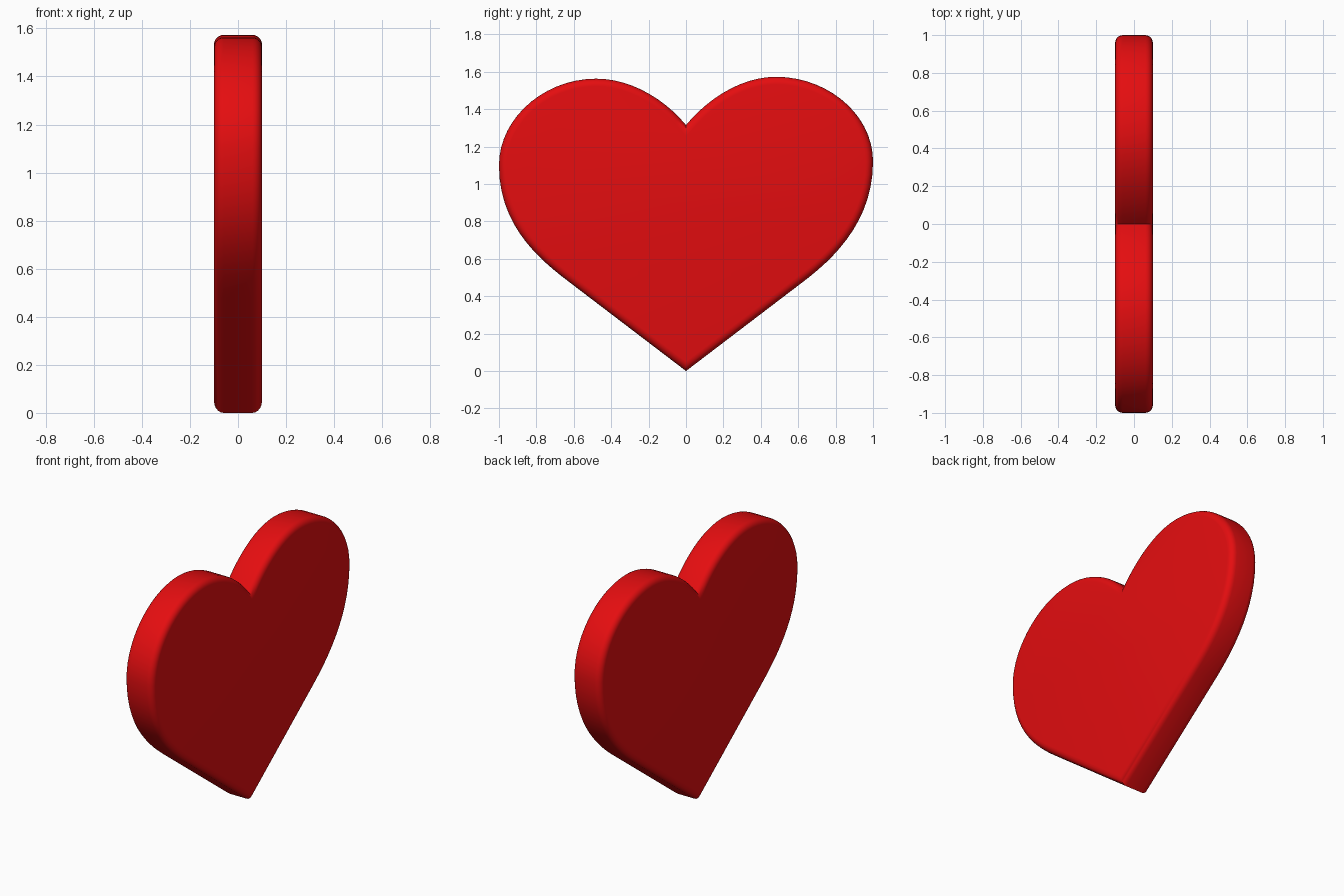
import bpy, bmesh, math
from mathutils import Vector
from mathutils.geometry import interpolate_bezier

if "Cube" in bpy.data.objects:
    bpy.data.objects.remove(bpy.data.objects["Cube"])

HALF = 0.10    # half thickness along x
ROUND = 0.04   # rim rounding


def half_outline(top_z, side_z):
    """Right half of the heart in (y, z), from the bottom tip up to the cleft."""
    segs = [
        ((0.63, 0.48), (0.79, 0.602), (1.0, side_z - 0.32), (1.0, side_z), 14),
        ((1.0, side_z), (1.0, side_z + 0.25), (0.76, top_z), (0.48, top_z), 16),
        ((0.48, top_z), (0.30, top_z), (0.12, 1.46), (0.0, 1.315), 12),
    ]
    pts = [Vector((0.0, 0.0))]
    for a, b, c, d, n in segs:
        curve = interpolate_bezier(Vector(a), Vector(b), Vector(c), Vector(d), n)
        pts += curve if len(pts) == 1 else curve[1:]
    return pts


# the two lobes differ very slightly in height
right = half_outline(1.573, 1.12)
left = half_outline(1.563, 1.10)
outline = [(p[0], p[1]) for p in right] + [(-p[0], p[1]) for p in reversed(left[1:-1])]

# solid slab from the outline
bm = bmesh.new()
back = [bm.verts.new((-HALF, y, z)) for y, z in outline]
front = [bm.verts.new((HALF, y, z)) for y, z in outline]
caps = [bm.faces.new(front), bm.faces.new(list(reversed(back)))]
n = len(outline)
for i in range(n):
    j = (i + 1) % n
    bm.faces.new((back[i], back[j], front[j], front[i]))
bmesh.ops.recalc_face_normals(bm, faces=bm.faces[:])

# rounded rim around both flat faces
rim = list({e for f in caps for e in f.edges})
bmesh.ops.bevel(bm, geom=rim, offset=ROUND, offset_type='OFFSET', segments=5,
                profile=0.5, affect='EDGES', clamp_overlap=False)

mesh = bpy.data.meshes.new("heart")
bm.to_mesh(mesh)
bm.free()
heart = bpy.data.objects.new("heart", mesh)
bpy.context.collection.objects.link(heart)

red = bpy.data.materials.new("red")
red.diffuse_color = (0.78, 0.004, 0.005, 1.0)
red.use_nodes = True
red.node_tree.nodes["Principled BSDF"].inputs["Base Color"].default_value = red.diffuse_color
mesh.materials.append(red)

bpy.context.view_layer.objects.active = heart
heart.select_set(True)
bpy.ops.object.shade_smooth_by_angle(angle=math.radians(40))
